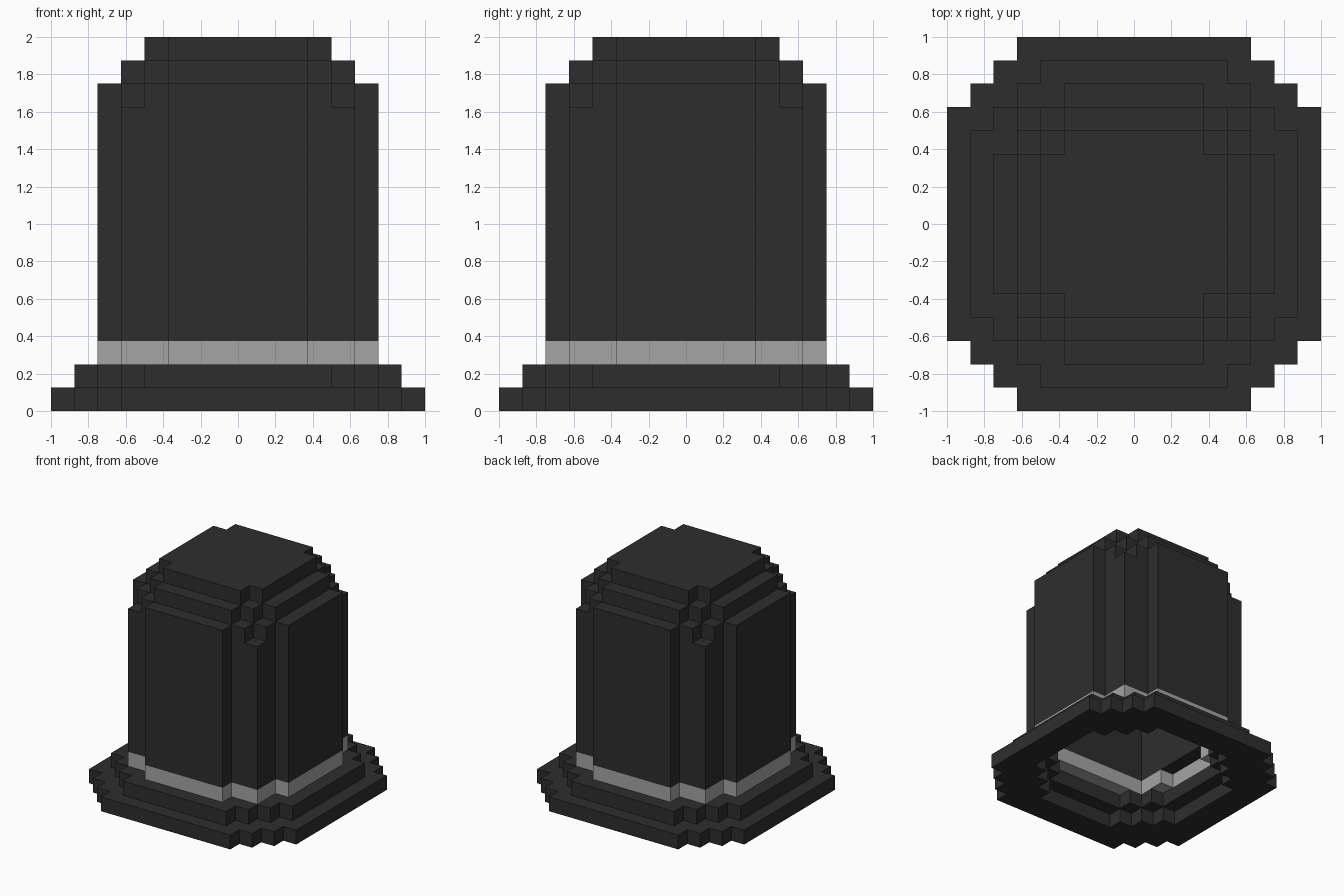
import bpy, bmesh, math
from mathutils import Vector

cube = bpy.data.objects.get("Cube")
if cube:
    bpy.data.objects.remove(cube, do_unlink=True)

U = 0.125  # size of one block


def material(name, v):
    m = bpy.data.materials.new(name)
    m.use_nodes = True
    m.diffuse_color = (v, v, v, 1)
    bsdf = m.node_tree.nodes["Principled BSDF"]
    bsdf.inputs["Base Color"].default_value = (v, v, v, 1)
    bsdf.inputs["Roughness"].default_value = 0.9
    return m


black = material("black felt", 0.0265)
grey = material("grey ribbon", 0.376)


def inside(i, j, rows):
    """rows[k] is the half width, in blocks, of the k-th row out from the centre."""
    a = i if i >= 0 else -i - 1
    b = j if j >= 0 else -j - 1
    return b < len(rows) and a < rows[b]


def layer(k, outer, hole=()):
    return {(i, j, k) for i in range(-8, 8) for j in range(-8, 8)
            if inside(i, j, outer) and not inside(i, j, hole)}


# Stepped outlines, as half widths per row
brim_low = [8] * 5 + [7, 6, 5]
brim_high = [7] * 4 + [6, 5, 4]
crown_wall = [6] * 3 + [5, 5, 3]
crown_edge = [6] * 3 + [5, 4, 3]
crown_step = [5] * 3 + [4, 3]
crown_top = [4] * 3 + [3]
hollow = [4] * 4

brim = layer(0, brim_low, [6] * 3 + [5, 4, 3]) | layer(1, brim_high, [5] * 3 + [4, 3])
band = layer(2, crown_wall, [5] * 2 + [4] * 2)
crown = set()
for k in range(3, 13):
    crown |= layer(k, crown_wall, hollow)
crown |= layer(13, crown_edge, hollow) | layer(14, crown_step) | layer(15, crown_top)
solid = brim | band | crown

DIRS = [Vector(d) for d in ((1, 0, 0), (-1, 0, 0), (0, 1, 0), (0, -1, 0), (0, 0, 1), (0, 0, -1))]


def build(name, cells, mat):
    """Skin the exposed sides of the blocks and merge flat areas."""
    bm = bmesh.new()
    for c in sorted(cells):
        for d in DIRS:
            if tuple(int(n) for n in Vector(c) + d) in solid:
                continue
            u = Vector((d.y, d.z, d.x))
            v = d.cross(u)
            mid = Vector(c) + Vector((0.5, 0.5, 0.5)) + d * 0.5
            corners = [mid + (u * s + v * t) * 0.5 for s, t in ((-1, -1), (1, -1), (1, 1), (-1, 1))]
            bm.faces.new([bm.verts.new(p * U) for p in corners])
    bmesh.ops.remove_doubles(bm, verts=bm.verts, dist=0.001)
    bmesh.ops.dissolve_limit(bm, angle_limit=math.radians(1), verts=bm.verts, edges=bm.edges)
    me = bpy.data.meshes.new(name)
    bm.to_mesh(me)
    bm.free()
    me.materials.append(mat)
    ob = bpy.data.objects.new(name, me)
    bpy.context.collection.objects.link(ob)


build("brim", brim, black)
build("hat_band", band, grey)
build("crown", crown, black)
